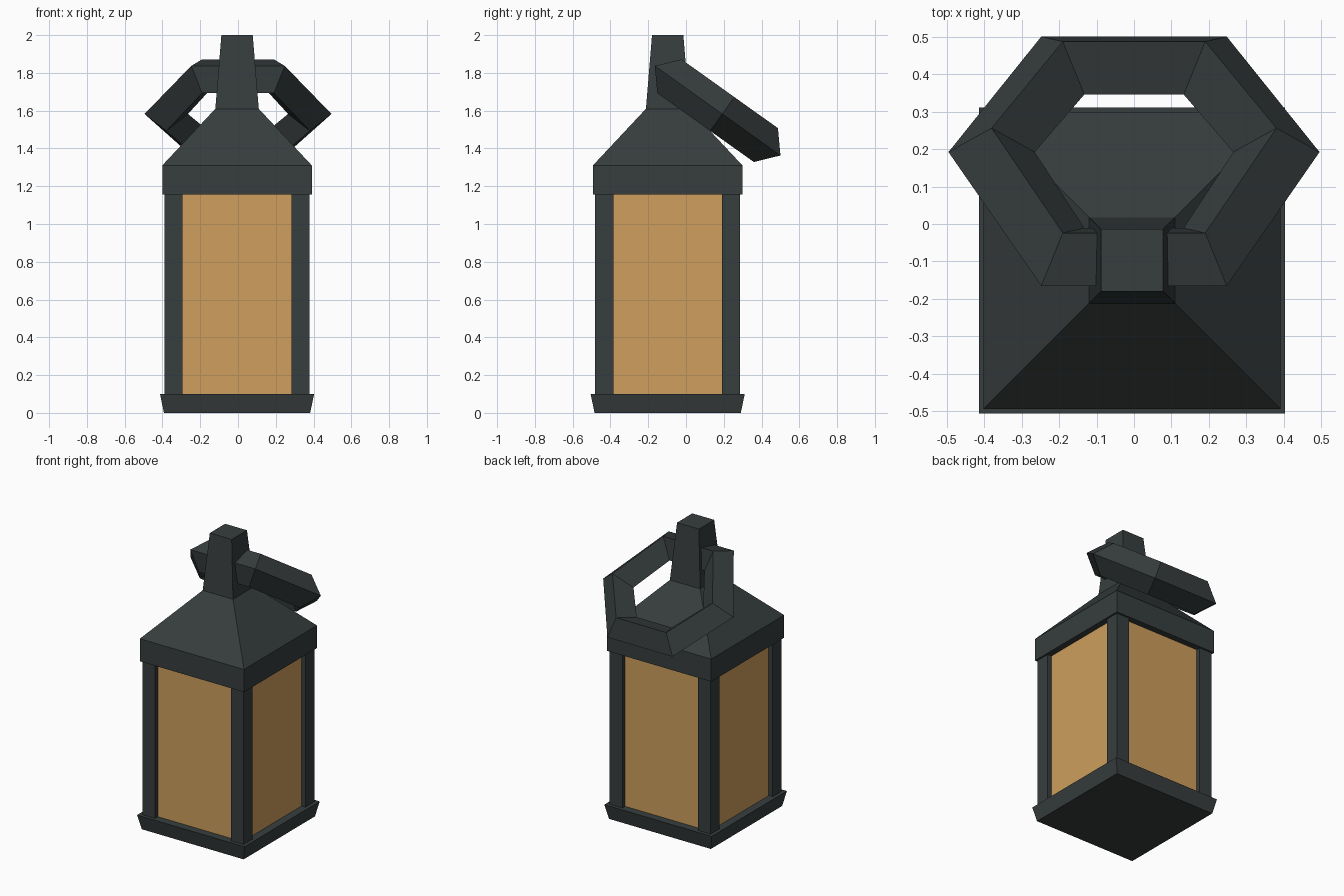
import bpy, bmesh, math
from mathutils import Vector

if "Cube" in bpy.data.objects:
    bpy.data.objects.remove(bpy.data.objects["Cube"])

CX, CY = -0.005, -0.097      # lantern axis (the ring hangs off to the back)


def material(name, rgb):
    m = bpy.data.materials.new(name)
    m.diffuse_color = (*rgb, 1)
    m.use_nodes = True
    m.node_tree.nodes["Principled BSDF"].inputs["Base Color"].default_value = m.diffuse_color
    return m


iron = material("dark iron", (0.038, 0.047, 0.047))
amber = material("amber glass", (0.62, 0.345, 0.11))


def finish(name, bm, mat):
    bmesh.ops.recalc_face_normals(bm, faces=bm.faces)
    me = bpy.data.meshes.new(name)
    bm.to_mesh(me)
    bm.free()
    me.materials.append(mat)
    ob = bpy.data.objects.new(name, me)
    bpy.context.collection.objects.link(ob)
    return ob


def square_stack(name, levels, mat, cx=CX, cy=CY):
    """Closed square loft through (half width, z) levels."""
    bm = bmesh.new()
    rings = [[bm.verts.new((cx + sx * h, cy + sy * h, z))
              for sx, sy in ((-1, -1), (1, -1), (1, 1), (-1, 1))] for h, z in levels]
    for a, b in zip(rings, rings[1:]):
        for i in range(4):
            j = (i + 1) % 4
            bm.faces.new((a[i], a[j], b[j], b[i]))
    bm.faces.new(rings[0])
    bm.faces.new(rings[-1])
    return finish(name, bm, mat)


# Base, glass box and roof with neck
square_stack("base", [(0.387, 0), (0.408, 0.1)], iron)
square_stack("glass", [(0.354, 0.09), (0.354, 1.17)], amber)
square_stack("roof", [(0.396, 1.155), (0.396, 1.31), (0.115, 1.61), (0.083, 2.0)], iron)

# Corner posts
for sx, side in ((-1, "left"), (1, "right")):
    for sy, end in ((-1, "front"), (1, "back")):
        square_stack(f"post_{end}_{side}", [(0.048, 0.09), (0.048, 1.17)], iron,
                     CX + sx * 0.336, CY + sy * 0.336)

# Carrying ring: tilted hexagon with a diamond cross-section, passing through the neck
tilt = math.radians(35.5)
centre = Vector((0, 0.1675, 1.60))
v_axis = Vector((0, math.cos(tilt), -math.sin(tilt)))
w_axis = Vector((0, math.sin(tilt), math.cos(tilt)))
bm = bmesh.new()
loops = []
for i in range(6):
    a = math.radians(60 * i)
    shift = 0.03 if i % 3 == 0 else 0
    loop = []
    for r, w in ((0.495, 0), (0.38, 0.11), (0.265, 0), (0.38, -0.11)):
        p = centre + v_axis * (r * math.sin(a) * 0.953 + shift) + w_axis * w
        p.x = r * math.cos(a)
        loop.append(bm.verts.new(p))
    loops.append(loop)
for i in range(6):
    a, b = loops[i], loops[(i + 1) % 6]
    for k in range(4):
        m = (k + 1) % 4
        bm.faces.new((a[k], a[m], b[m], b[k]))
finish("carrying_ring", bm, iron)
